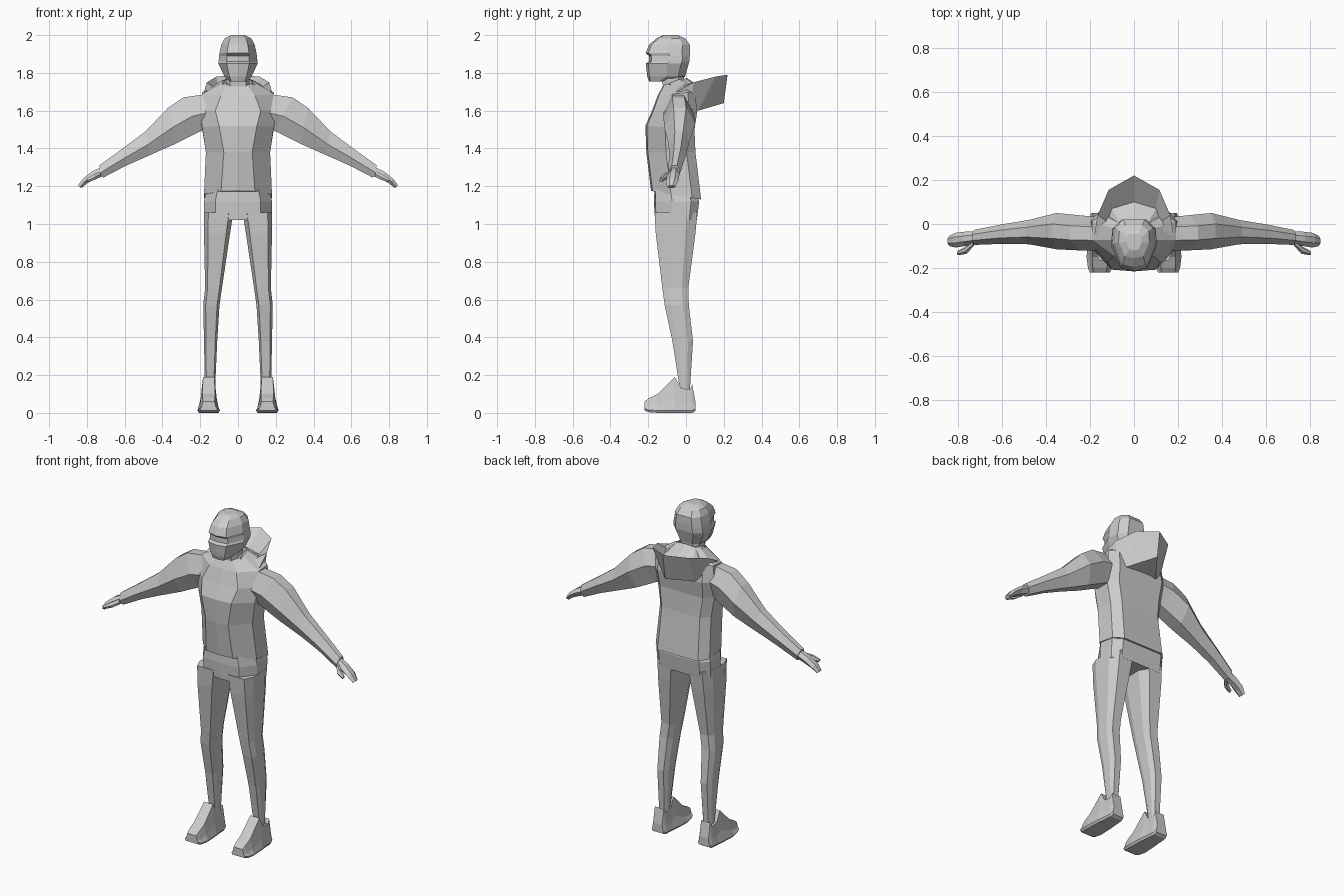
import bpy
import bmesh

default_cube = bpy.data.objects.get("Cube")
if default_cube:
    bpy.data.objects.remove(default_cube, do_unlink=True)

grey = bpy.data.materials.new("plain grey")
grey.use_nodes = True
grey.diffuse_color = (0.6, 0.6, 0.6, 1)
grey.node_tree.nodes["Principled BSDF"].inputs["Base Color"].default_value = grey.diffuse_color


def loft(name, rings, mirrored=False):
    """Skin a row of closed rings, cap both ends, optionally mirror across x."""
    bm = bmesh.new()
    loops = [[bm.verts.new(point) for point in ring] for ring in rings]
    count = len(loops[0])
    for lower, upper in zip(loops, loops[1:]):
        for i in range(count):
            j = (i + 1) % count
            bm.faces.new((lower[i], lower[j], upper[j], upper[i]))
    bm.faces.new(loops[0])
    bm.faces.new(loops[-1])
    bmesh.ops.recalc_face_normals(bm, faces=bm.faces)
    mesh = bpy.data.meshes.new(name)
    bm.to_mesh(mesh)
    bm.free()
    mesh.materials.append(grey)
    obj = bpy.data.objects.new(name, mesh)
    bpy.context.collection.objects.link(obj)
    if mirrored:
        obj.modifiers.new("Mirror", 'MIRROR').use_mirror_merge = False
    return obj


def flip(points):
    return [(-x, y, z) for x, y, z in points]


def symmetric(half):
    """Close a half ring whose first and last points lie on x = 0."""
    return half + flip(half[-2:0:-1])


def trunk_ring(z_front, z_back, front_w, side_w, y_front, y_back):
    """Body section: flat front panel, angled sides, broad back."""
    depth = y_back - y_front
    outline = [(0, 0), (front_w, 0.03), (side_w, 0.4), (side_w, 0.82), (side_w * 0.75, 1), (0, 1)]
    return symmetric([(x, y_front + t * depth, z_front + t * (z_back - z_front)) for x, t in outline])


def head_ring(z, face_w, side_w, y_front, y_back):
    depth = y_back - y_front
    outline = [(0, 0), (face_w, 0.06), (side_w, 0.5), (side_w * 0.95, 0.82), (side_w * 0.55, 1), (0, 1)]
    return symmetric([(x, y_front + t * depth, z) for x, t in outline])


def limb_ring(z, x0, x1, y0, y1):
    """Horizontal box section with cut corners."""
    cx, cy, hx, hy = (x0 + x1) / 2, (y0 + y1) / 2, (x1 - x0) / 2, (y1 - y0) / 2
    cut = [(1, .5), (.6, 1), (-.6, 1), (-1, .5), (-1, -.5), (-.7, -1), (.7, -1), (1, -.5)]
    return [(cx + a * hx, cy + b * hy, z) for a, b in cut]


def arm_ring(top, bottom, y0, y1):
    """Hexagon standing across the arm between a top and a bottom point."""
    outline = [(0, .3), (0, .7), (.45, 1), (1, .75), (1, .25), (.55, 0)]
    return [(top[0] + t * (bottom[0] - top[0]), y0 + s * (y1 - y0),
             top[1] + t * (bottom[1] - top[1])) for t, s in outline]


def shoe_ring(y, low, high, low_w, high_w, centre=0.155):
    middle = low + (high - low) * 0.4
    half = [(low_w * 0.85, low), (low_w, low + 0.012), ((low_w + high_w) / 2, middle), (high_w, high)]
    return [(centre + x, y, z) for x, z in half] + [(centre - x, y, z) for x, z in reversed(half)]


# Jacket body, from tilted hem to collar
loft("jacket", [trunk_ring(*row) for row in [
    (1.175, 1.13, .09, .18, -.185, .08),
    (1.38, 1.38, .075, .17, -.21, .05),
    (1.52, 1.5, .1, .19, -.215, .045),
    (1.6, 1.6, .12, .2, -.18, .06),
    (1.68, 1.7, .09, .19, -.15, .045),
    (1.735, 1.765, .05, .085, -.12, 0)]])

# Lowered hood: each ring is inner base, outer base, rim, valley, collar
hood_centre = [(0, .02, 1.6), (0, .2, 1.64), (0, .22, 1.79), (0, .1, 1.71), (0, 0, 1.775)]
hood_side = [
    [(.09, .02, 1.6), (.1, .065, 1.6), (.115, .155, 1.78), (.1, .07, 1.71), (.06, 0, 1.77)],
    [(.1, -.02, 1.6), (.15, .03, 1.61), (.165, .04, 1.75), (.12, .01, 1.72), (.07, -.04, 1.765)],
    [(.1, -.08, 1.64), (.17, -.03, 1.66), (.18, -.05, 1.7), (.12, -.06, 1.72), (.075, -.09, 1.745)]]
loft("hood", [flip(ring) for ring in reversed(hood_side)] + [hood_centre] + hood_side)

# Neck and masked head with a recessed eye slit
loft("neck", [limb_ring(1.66, -.06, .06, -.115, -.01), limb_ring(1.8, -.06, .06, -.13, -.01)])
loft("head", [head_ring(*row) for row in [
    (1.755, .035, .045, -.195, -.09),
    (1.78, .045, .072, -.205, -.005),
    (1.85, .06, .104, -.213, .015),
    (1.86, .06, .103, -.195, .018),
    (1.89, .058, .1, -.195, .02),
    (1.905, .058, .098, -.214, .021),
    (1.95, .052, .088, -.195, .02),
    (1.983, .042, .07, -.155, -.005),
    (2, .02, .035, -.12, -.045)]])

# Trousers
loft("hips", [trunk_ring(*row) for row in [
    (1.02, 1.02, .12, .178, -.164, .057),
    (1.12, 1.12, .12, .18, -.17, .07),
    (1.22, 1.22, .1, .16, -.165, .04)]])
loft("legs", [limb_ring(*row) for row in [
    (1.06, .025, .18, -.166, .06),
    (.95, .042, .18, -.16, .05),
    (.66, .085, .174, -.125, .012),
    (.57, .098, .184, -.113, .015),
    (.38, .11, .18, -.072, .037),
    (.11, .122, .175, -.03, .02)]], mirrored=True)

# Shoes, from toe to heel
loft("shoes", [shoe_ring(*row) for row in [
    (-.22, .012, .06, .046, .03),
    (-.2, .004, .075, .054, .032),
    (-.15, 0, .1, .06, .034),
    (-.06, 0, .19, .055, .03),
    (-.025, 0, .13, .05, .034),
    (.02, 0, .125, .047, .034),
    (.033, 0, .15, .045, .03),
    (.05, .01, .06, .04, .03)]], mirrored=True)

# Sleeves
loft("sleeves", [arm_ring(*row) for row in [
    ((.15, 1.69), (.15, 1.51), -.12, .03),
    ((.29, 1.67), (.2, 1.49), -.12, .04),
    ((.37, 1.615), (.33, 1.425), -.115, .05),
    ((.49, 1.49), (.465, 1.365), -.092, .018),
    ((.61, 1.4), (.59, 1.31), -.09, -.002),
    ((.735, 1.31), (.715, 1.245), -.095, -.027)]], mirrored=True)

# Mitten hands and thumbs
loft("hands", [arm_ring(*row) for row in [
    ((.72, 1.303), (.71, 1.256), -.09, -.033),
    ((.775, 1.277), (.76, 1.235), -.1, -.035),
    ((.82, 1.24), (.8, 1.215), -.107, -.04),
    ((.847, 1.205), (.83, 1.19), -.1, -.055)]], mirrored=True)
loft("thumbs", [arm_ring(*row) for row in [
    ((.73, 1.28), (.725, 1.25), -.1, -.07),
    ((.765, 1.262), (.755, 1.235), -.135, -.1),
    ((.803, 1.24), (.795, 1.222), -.142, -.122)]], mirrored=True)
